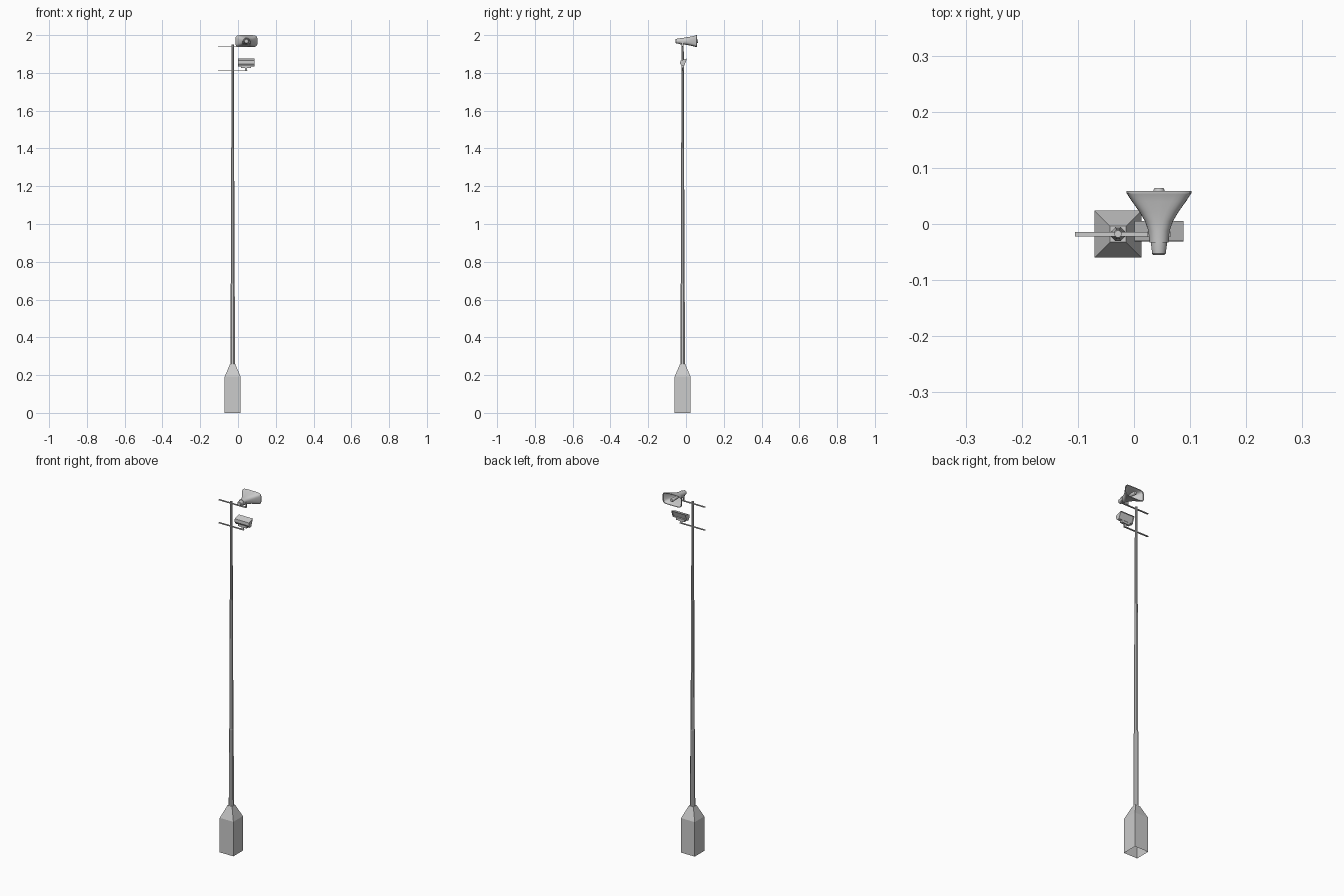
import bpy, bmesh, math
from mathutils import Vector

if "Cube" in bpy.data.objects:
    bpy.data.objects.remove(bpy.data.objects["Cube"])

PX, PY = -0.0285, -0.018      # pole axis
HX, HZ = 0.0445, 1.968        # horn axis


def finish(name, bm, smooth=False):
    bmesh.ops.recalc_face_normals(bm, faces=bm.faces)
    me = bpy.data.meshes.new(name)
    bm.to_mesh(me)
    bm.free()
    ob = bpy.data.objects.new(name, me)
    bpy.context.collection.objects.link(ob)
    if smooth:
        bpy.ops.object.select_all(action='DESELECT')
        ob.select_set(True)
        bpy.context.view_layer.objects.active = ob
        bpy.ops.object.shade_smooth_by_angle(angle=math.radians(35))
    return ob


def loft(name, rings, cap_start=True, cap_end=True, smooth=False):
    bm = bmesh.new()
    rows = [[bm.verts.new(p) for p in r] for r in rings]
    n = len(rows[0])
    for a, b in zip(rows, rows[1:]):
        for i in range(n):
            j = (i + 1) % n
            bm.faces.new((a[i], a[j], b[j], b[i]))
    if cap_start:
        bm.faces.new(rows[0])
    if cap_end:
        bm.faces.new(rows[-1])
    return finish(name, bm, smooth)


def box(name, lo, hi):
    lo, hi = Vector(lo), Vector(hi)
    bm = bmesh.new()
    bmesh.ops.create_cube(bm, size=1)
    for v in bm.verts:
        v.co = Vector([(lo[i] + hi[i]) / 2 + v.co[i] * (hi[i] - lo[i]) for i in range(3)])
    return finish(name, bm)


def upright_ring(r, z, sides, turn):
    return [(PX + r * math.cos(turn + math.tau * i / sides),
             PY + r * math.sin(turn + math.tau * i / sides), z) for i in range(sides)]


def horn_ring(y, hw, hh, power=2.0, sides=32):
    # superellipse across the horn axis
    out = []
    for i in range(sides):
        c, s = math.cos(math.tau * i / sides), math.sin(math.tau * i / sides)
        e = 2 / power
        out.append((HX + math.copysign(abs(c) ** e, c) * hw, y,
                    HZ + math.copysign(abs(s) ** e, s) * hh))
    return out


# square footing with tapered top, open underneath
q = math.sqrt(2)
loft("footing", [upright_ring(r * q, z, 4, math.pi / 4)
                 for r, z in ((0.042, 0), (0.042, 0.192), (0.014, 0.258))], cap_start=False)

# stepped eight-sided pole
loft("pole", [upright_ring(r, z, 8, math.pi / 8)
              for r, z in ((0.0135, 0.25), (0.012, 0.68), (0.0105, 0.685),
                           (0.009, 1.40), (0.0078, 1.405), (0.0065, 1.95))])

# two flat cross arms
for name, z in (("upper_arm", 1.939), ("lower_arm", 1.811)):
    box(name, (-0.105, -0.022, z - 0.002), (0.05, -0.014, z + 0.002))

# horn: outer flare, rim, then inner throat
flare = [(-0.033, 0.017, 0.017, 2), (-0.012, 0.019, 0.018, 2.1), (0.005, 0.025, 0.020, 2.5),
         (0.022, 0.035, 0.0235, 3.2), (0.040, 0.048, 0.0275, 4.2), (0.053, 0.0565, 0.031, 5),
         (0.055, 0.058, 0.032, 5), (0.059, 0.058, 0.032, 5)]
inner = [(y, w - 0.003, h - 0.003, p) for y, w, h, p in reversed(flare[1:])]
loft("horn", [horn_ring(*s) for s in flare + inner], smooth=True)

# driver on the back of the horn and plug in its mouth
loft("driver", [horn_ring(y, r, r) for y, r in
                ((-0.055, 0.010), (-0.053, 0.012), (-0.034, 0.0145), (-0.032, 0.0145))], smooth=True)
loft("plug", [horn_ring(y, r, r) for y, r in
              ((-0.012, 0.006), (0.03, 0.008), (0.060, 0.010), (0.064, 0.008))], smooth=True)

# horn bracket
box("horn_bracket_base", (0.028, -0.024, 1.939), (0.061, -0.012, 1.942))
for side, x in (("left", 0.0255), ("right", 0.0635)):
    box("horn_bracket_" + side, (x - 0.0015, -0.023, 1.939), (x + 0.0015, -0.013, 1.97))

# floodlight: tilted body with chamfered ends and a recessed lens
profile = [(0.005, 1.876), (-0.009, 1.838), (-0.022, 1.835), (-0.031, 1.848), (-0.030, 1.865)]
bm = bmesh.new()
ends = [[bm.verts.new((x, y, z)) for y, z in profile] for x in (0.001, 0.088)]
bm.faces.new(ends[0])
bm.faces.new(ends[1])
n = len(profile)
for i in range(n):
    j = (i + 1) % n
    f = bm.faces.new((ends[0][i], ends[0][j], ends[1][j], ends[1][i]))
    if i == 0:
        lens = f
bmesh.ops.recalc_face_normals(bm, faces=bm.faces)
bmesh.ops.inset_region(bm, faces=[lens], thickness=0.004, depth=0)
bmesh.ops.inset_region(bm, faces=[lens], thickness=0.001, depth=-0.004)
finish("floodlight", bm)

# floodlight cradle and stem
box("floodlight_cradle", (0.017, -0.023, 1.826), (0.069, -0.010, 1.839))
box("floodlight_stem", (0.036, -0.021, 1.811), (0.048, -0.015, 1.828))
